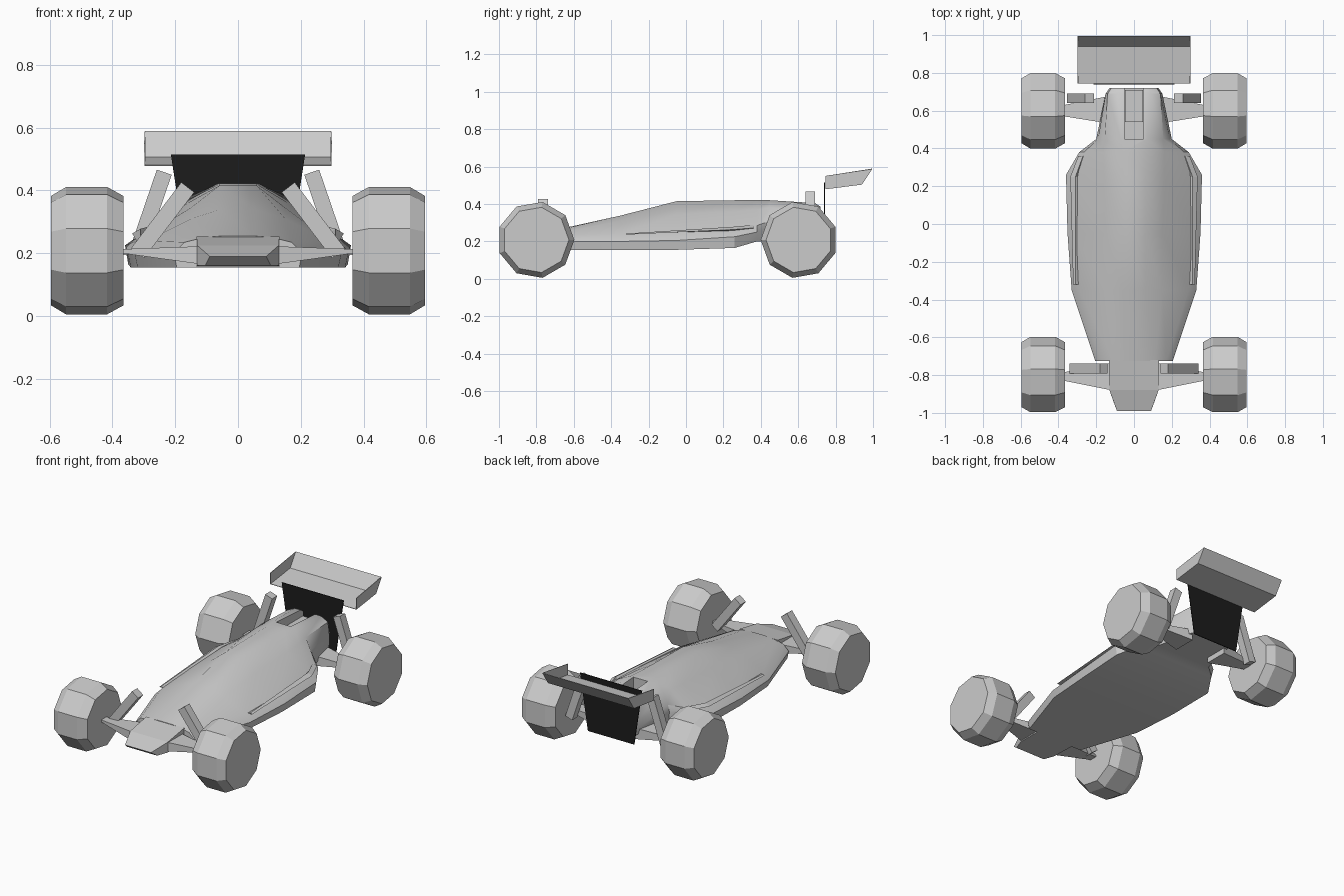
import bpy, bmesh, math
from mathutils import Vector

if "Cube" in bpy.data.objects:
    bpy.data.objects.remove(bpy.data.objects["Cube"])


def material(name, value):
    m = bpy.data.materials.new(name)
    m.use_nodes = True
    m.diffuse_color = (value, value, value, 1)
    bsdf = next(n for n in m.node_tree.nodes if n.type == 'BSDF_PRINCIPLED')
    bsdf.inputs["Base Color"].default_value = (value, value, value, 1)
    return m


GREY = material("plain grey", 0.6)
BLACK = material("black", 0.012)


def finish(bm, name, mat):
    bmesh.ops.recalc_face_normals(bm, faces=bm.faces)
    me = bpy.data.meshes.new(name)
    bm.to_mesh(me)
    bm.free()
    me.materials.append(mat)
    ob = bpy.data.objects.new(name, me)
    bpy.context.collection.objects.link(ob)
    return ob


def loft(name, rings, mat=GREY):
    """Closed skin through rings of matching point counts."""
    bm = bmesh.new()
    loops = [[bm.verts.new(p) for p in ring] for ring in rings]
    n = len(loops[0])
    for a, b in zip(loops, loops[1:]):
        for i in range(n):
            j = (i + 1) % n
            bm.faces.new((a[i], a[j], b[j], b[i]))
    bm.faces.new(loops[0])
    bm.faces.new(loops[-1])
    return finish(bm, name, mat)


def box_ring(axis_pos, half, z0, z1):
    return [(-half, axis_pos, z0), (half, axis_pos, z0), (half, axis_pos, z1), (-half, axis_pos, z1)]


def block(name, half, y0, y1, z0, z1):
    return loft(name, [box_ring(y0, half, z0, z1), box_ring(y1, half, z0, z1)])


def mirrored(ob):
    ob.modifiers.new("Mirror", 'MIRROR')
    return ob


def arm_ring(x, y0, y1, z0, z1):
    return [(x, y0, z0), (x, y1, z0), (x, y1, z1), (x, y0, z1)]


# Wheels: nine-sided with chamfered shoulders
def wheel(name, y, start):
    rings = []
    for x, r in ((0.365, 0.177), (0.417, 0.206), (0.548, 0.206), (0.596, 0.177)):
        rings.append([(x, y + r * math.cos(start + math.tau * i / 9),
                       0.208 + r * math.sin(start + math.tau * i / 9)) for i in range(9)])
    mirrored(loft(name, rings))


wheel("front_wheels", -0.803, 0)
wheel("rear_wheels", 0.605, math.pi)

# Main body: half sections (bottom, lip, shoulder, mid, top) along the length
sections = {
    -0.725: ((.195, .155), (.205, .20), (.17, .235), (.11, .25), (.05, .255)),
    -0.35: ((.32, .155), (.33, .20), (.29, .24), (.15, .31), (.06, .338)),
    -0.05: ((.342, .155), (.352, .205), (.32, .24), (.15, .345), (.06, .415)),
    0.26: ((.35, .165), (.36, .225), (.325, .25), (.16, .36), (.06, .42)),
    0.38: ((.275, .20), (.29, .25), (.265, .285), (.16, .37), (.06, .422)),
    0.45: ((.195, .20), (.20, .27), (.19, .31), (.155, .38), (.07, .42)),
    0.69: ((.14, .20), (.15, .24), (.15, .30), (.14, .38), (.09, .405)),
    0.72: ((.12, .20), (.13, .24), (.13, .30), (.12, .36), (.08, .385)),
}
rings = []
for y, half in sections.items():
    rings.append([(x, y, z) for x, z in half] + [(-x, y, z) for x, z in reversed(half)])
body = loft("body", rings)

# Slot in the engine cover
cutter = block("slot_cutter", 0.05, 0.45, 0.8, 0.32, 0.6)
cutter.hide_render = True
cutter.hide_viewport = True
slot = body.modifiers.new("Slot", 'BOOLEAN')
slot.object = cutter
slot.operation = 'DIFFERENCE'
slot.solver = 'EXACT'
block("engine_block", 0.048, 0.54, 0.71, 0.30, 0.36)

bpy.ops.object.select_all(action='DESELECT')
body.select_set(True)
bpy.context.view_layer.objects.active = body
bpy.ops.object.shade_smooth_by_angle(angle=math.radians(32))

# Side slit under the body shoulder
mirrored(loft("side_slit_lip", [
    [(.28, -.32, .236), (.322, -.32, .236), (.31, -.32, .242)],
    [(.28, .25, .25), (.337, .25, .263), (.31, .25, .278)],
    [(.25, .36, .25), (.295, .36, .272), (.27, .36, .288)]]))

# Nose
nose_tip = [(-.105, -.95, .16), (.105, -.95, .16), (.09, -.99, .19), (-.09, -.99, .19)]
loft("nose", [box_ring(-0.72, .132, .158, .253), box_ring(-0.88, .13, .16, .225), nose_tip])

# Suspension arms
mirrored(loft("front_arms", [arm_ring(.12, -.88, -.735, .165, .222),
                             arm_ring(.37, -.83, -.785, .20, .213)]))
mirrored(loft("rear_arms", [arm_ring(.12, .53, .68, .165, .235),
                            arm_ring(.37, .57, .63, .195, .213)]))


# Slanted struts
def strut(name, low, high, width):
    low, high = Vector(low), Vector(high)
    side = (high - low).cross(Vector((0, 1, 0))).normalized() * width / 2
    fore = Vector((0, width / 2, 0))
    mirrored(loft(name, [[p + side * a + fore * b for a, b in ((-1, -1), (1, -1), (1, 1), (-1, 1))]
                         for p in (low, high)]))


strut("front_struts", (.32, -.765, .20), (.16, -.765, .41), 0.052)
strut("rear_struts", (.33, .665, .18), (.235, .665, .458), 0.05)

# Rear wing: open tray with upturned flap and end plates
bm = bmesh.new()
W = 0.297
profile = ((.745, .55), (.745, .48), (.94, .505), (.995, .588))
left, right = ([bm.verts.new((s * W, y, z)) for y, z in profile] for s in (1, -1))
for i in (1, 2):
    bm.faces.new((left[i], left[i + 1], right[i + 1], right[i]))
bm.faces.new(left)
bm.faces.new(right)
wing = finish(bm, "rear_wing", GREY)
skin = wing.modifiers.new("Thickness", 'SOLIDIFY')
skin.thickness = 0.004
skin.offset = 0

# Wing support panel
loft("wing_support", [[(-.16, y, .165), (.16, y, .165), (.214, y, .515), (-.214, y, .515)]
                      for y in (.738, .743)], BLACK)
